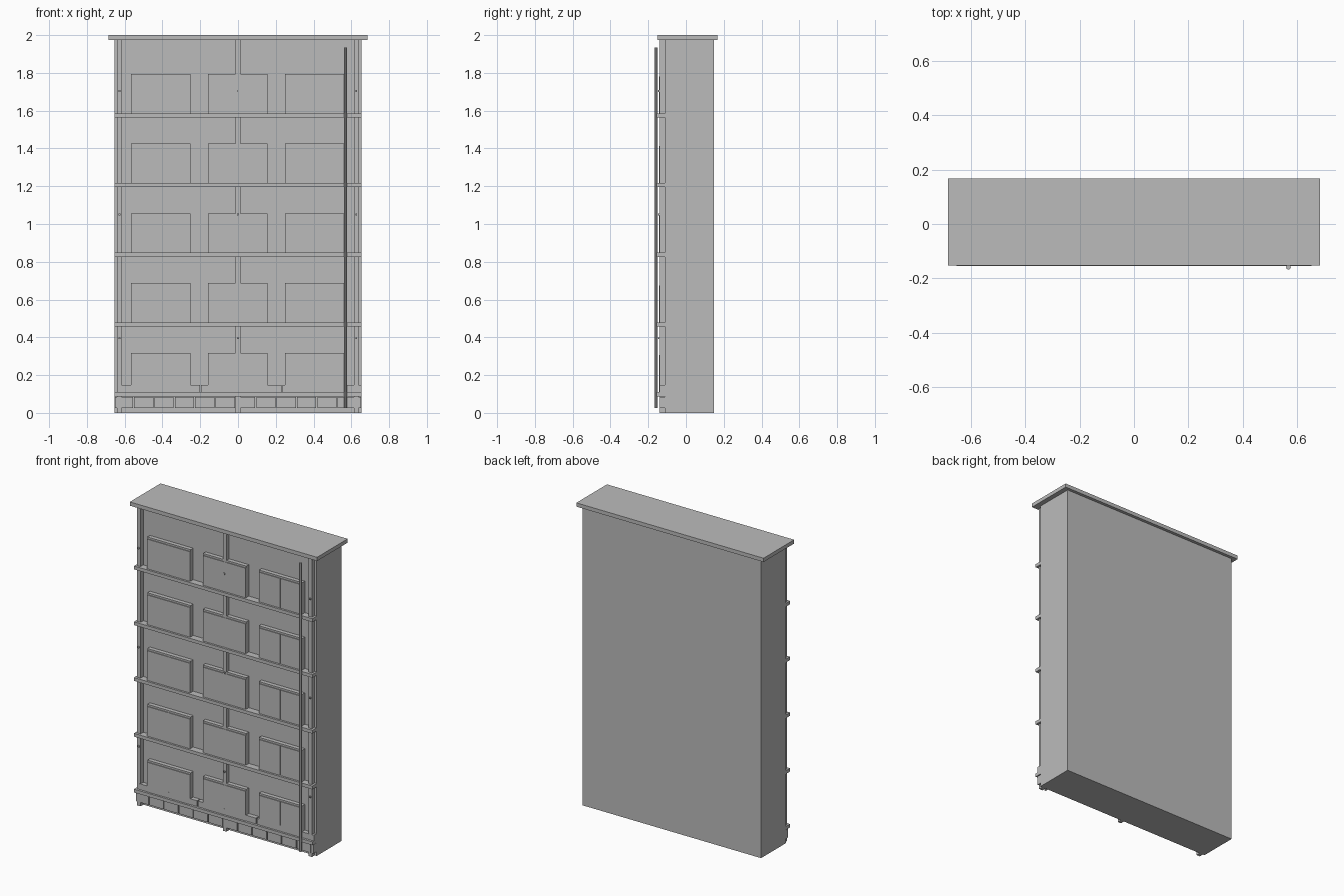
import bpy
import bmesh
from mathutils import Matrix, Vector

if "Cube" in bpy.data.objects:
    bpy.data.objects.remove(bpy.data.objects["Cube"], do_unlink=True)

# Single grey finish
grey = bpy.data.materials.new("plain_grey")
grey.use_nodes = True
grey.diffuse_color = (0.5, 0.5, 0.5, 1)
grey.node_tree.nodes["Principled BSDF"].inputs["Base Color"].default_value = grey.diffuse_color


def finish(name, bm):
    mesh = bpy.data.meshes.new(name)
    bm.to_mesh(mesh)
    bm.free()
    mesh.materials.append(grey)
    obj = bpy.data.objects.new(name, mesh)
    bpy.context.collection.objects.link(obj)
    return obj


def add_box(bm, x0, x1, y0, y1, z0, z1):
    centre = Vector((x0 + x1, y0 + y1, z0 + z1)) / 2
    size = Matrix.Diagonal((x1 - x0, y1 - y0, z1 - z0, 1))
    bmesh.ops.create_cube(bm, size=1, matrix=Matrix.Translation(centre) @ size)


def box(name, *bounds):
    bm = bmesh.new()
    add_box(bm, *bounds)
    return finish(name, bm)


HALF = 0.653      # half the facade width
WALL = -0.11      # front wall plane
FRONT = -0.14     # front of raised parts
STOREY = 0.369
LEDGE_TOP = 0.11
FLOORS = [LEDGE_TOP + STOREY * i for i in range(5)]

# Main block and roof slab
box("building_body", -HALF, HALF, WALL, 0.148, 0, 1.98)
box("roof_cornice", -0.685, 0.685, -0.152, 0.168, 1.975, 2)

# One ledge, and three double windows, per floor
for i, z in enumerate(FLOORS):
    box(f"ledge_{i + 1}", -HALF, HALF, -0.155, WALL + 0.01, z - 0.022, z)
    bm = bmesh.new()
    for x in (-0.409, -0.002, 0.408):
        add_box(bm, x - 0.158, x + 0.158, -0.137, WALL + 0.01, z, z + 0.208)
        for x0, x1 in ((-0.156, -0.002), (0.002, 0.156)):
            add_box(bm, x + x0, x + x1, -0.142, -0.135, z, z + 0.196)
    finish(f"windows_{i + 1}", bm)

# Square wall columns with small fixing studs
for label, x in (("right", -0.628), ("middle", 0), ("left", 0.626)):
    bm = bmesh.new()
    add_box(bm, x - 0.0125, x + 0.0125, -0.139, WALL + 0.01, 0, 1.98)
    for z in (0.395, 1.05, 1.705):
        add_box(bm, x - 0.005, x + 0.005, -0.147, -0.135, z - 0.005, z + 0.005)
    finish(f"{label}_column", bm)


# Two rows of base blocks, staggered
def block_row(name, start, end, first_joint, z0, z1):
    pitch, gap = 0.1078, 0.003
    joints = [first_joint + pitch * i for i in range(13)]
    edges = [start] + [j for j in joints if start < j < end - 0.02] + [end]
    bm = bmesh.new()
    for a, b in zip(edges, edges[1:]):
        add_box(bm, a + gap, b - gap, FRONT, WALL + 0.01, z0, z1)
    finish(name, bm)


block_row("lower_base_blocks", -HALF, HALF, -0.553, 0.026, 0.084)
block_row("upper_base_blocks", -0.63, 0.656, -0.522, LEDGE_TOP, 0.148)

# Free-standing round pole
bm = bmesh.new()
bmesh.ops.create_cone(bm, cap_ends=True, segments=8, radius1=0.009, radius2=0.009,
                      depth=1.908, matrix=Matrix.Translation((0.569, -0.159, 0.981)))
finish("front_pole", bm)
